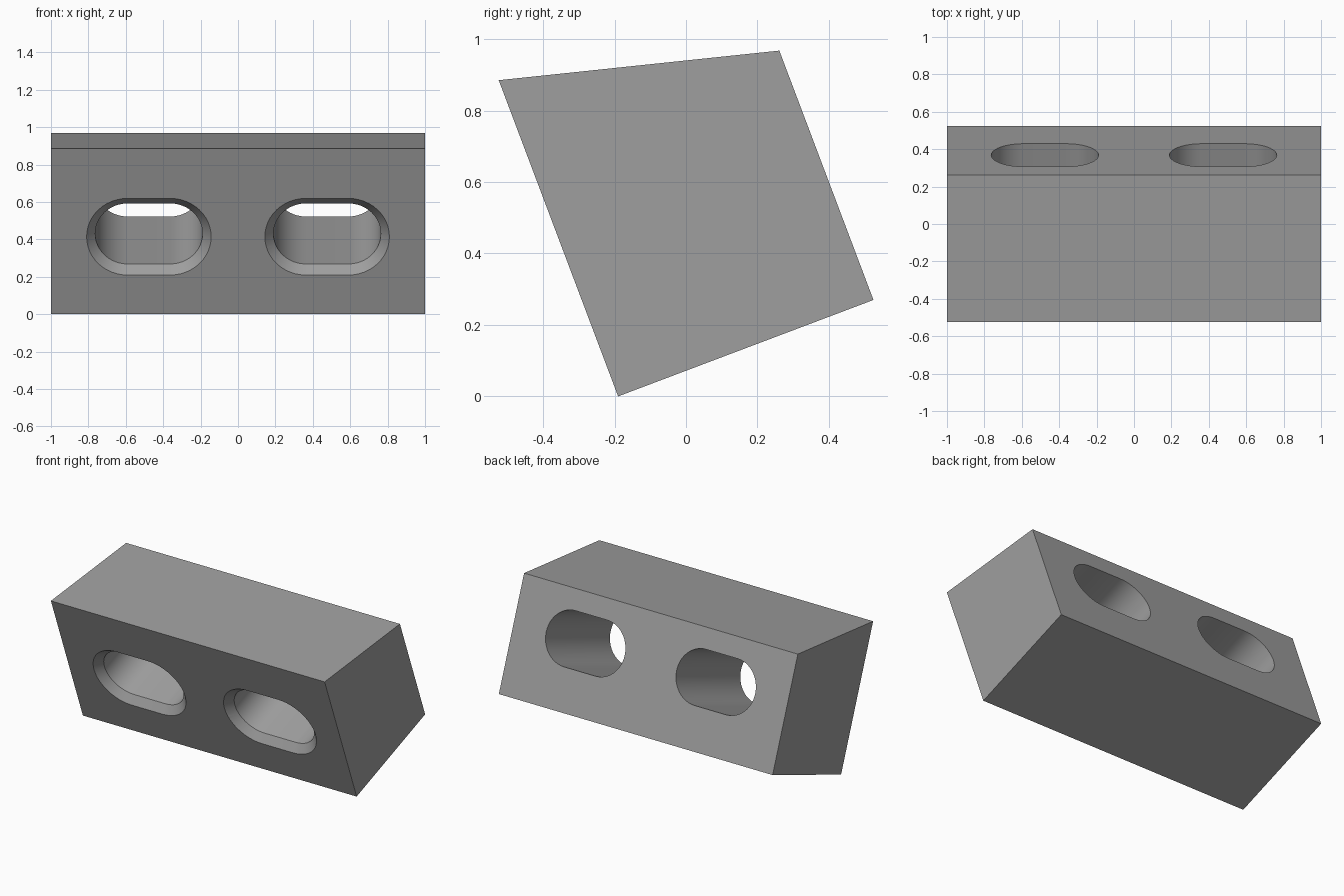
import bpy, bmesh, math
from mathutils import Matrix

if "Cube" in bpy.data.objects:
    bpy.data.objects.remove(bpy.data.objects["Cube"])

LENGTH, DEPTH = 2.0, 0.764
FRONT_HEIGHT, BACK_HEIGHT = 0.946, 0.746           # the top slopes down to the back
TILT = math.atan2(0.27, 0.715)
SLOT_X, SLOT_Z, HALF_RUN = 0.4765, 0.443, 0.114    # slot centre and straight half length
RADIUS, CHAMFER = 0.173, 0.046
PLACE = Matrix.Translation((0, -0.19, 0)) @ Matrix.Rotation(TILT, 4, 'X')


def make_object(name, bm):
    bmesh.ops.recalc_face_normals(bm, faces=bm.faces)
    bm.transform(PLACE)
    mesh = bpy.data.meshes.new(name)
    bm.to_mesh(mesh)
    bm.free()
    obj = bpy.data.objects.new(name, mesh)
    bpy.context.collection.objects.link(obj)
    return obj


def slot_ring(bm, cx, y, r, steps=24):
    """Closed stadium outline at depth y."""
    ring = []
    for side in (1, -1):
        for i in range(steps + 1):
            a = -math.pi / 2 + math.pi * i / steps
            ring.append(bm.verts.new((cx + side * (HALF_RUN + r * math.cos(a)), y,
                                      SLOT_Z + side * r * math.sin(a))))
    return ring


def slot_cutter(cx):
    """Straight slot with a chamfered mouth at the front."""
    bm = bmesh.new()
    rings = [slot_ring(bm, cx, y, r) for y, r in (
        (-0.03, RADIUS + CHAMFER + 0.03), (CHAMFER, RADIUS), (DEPTH + 0.05, RADIUS))]
    n = len(rings[0])
    for a, b in zip(rings, rings[1:]):
        for i in range(n):
            j = (i + 1) % n
            bm.faces.new((a[i], a[j], b[j], b[i]))
    bm.faces.new(rings[0])
    bm.faces.new(rings[-1])
    return make_object("slot_cutter", bm)


# Tilted block with sloping top, extruded along its length
bm = bmesh.new()
profile = ((0, 0), (DEPTH, 0), (DEPTH, BACK_HEIGHT), (0, FRONT_HEIGHT))
end = bm.faces.new([bm.verts.new((-LENGTH / 2, y, z)) for y, z in profile])
extruded = bmesh.ops.extrude_face_region(bm, geom=[end])["geom"]
bmesh.ops.translate(bm, vec=(LENGTH, 0, 0),
                    verts=[g for g in extruded if isinstance(g, bmesh.types.BMVert)])
if not end.is_valid or len(bm.faces) < 6:
    bmesh.ops.holes_fill(bm, edges=bm.edges, sides=4)
block = make_object("slotted_block", bm)
grey = bpy.data.materials.new("mid grey")
grey.diffuse_color = (0.345, 0.345, 0.345, 1)
grey.use_nodes = True
grey.node_tree.nodes["Principled BSDF"].inputs["Base Color"].default_value = grey.diffuse_color
block.data.materials.append(grey)

# Two through slots
bpy.context.view_layer.objects.active = block
block.select_set(True)
for side in (-1, 1):
    cutter = slot_cutter(side * SLOT_X)
    cutter.data.materials.append(grey)
    cutter.hide_render = True
    mod = block.modifiers.new("slot", 'BOOLEAN')
    mod.operation, mod.solver, mod.object = 'DIFFERENCE', 'EXACT', cutter
    bpy.ops.object.modifier_apply(modifier=mod.name)
    bpy.data.objects.remove(cutter)

bpy.ops.object.shade_smooth_by_angle(angle=math.radians(25))
